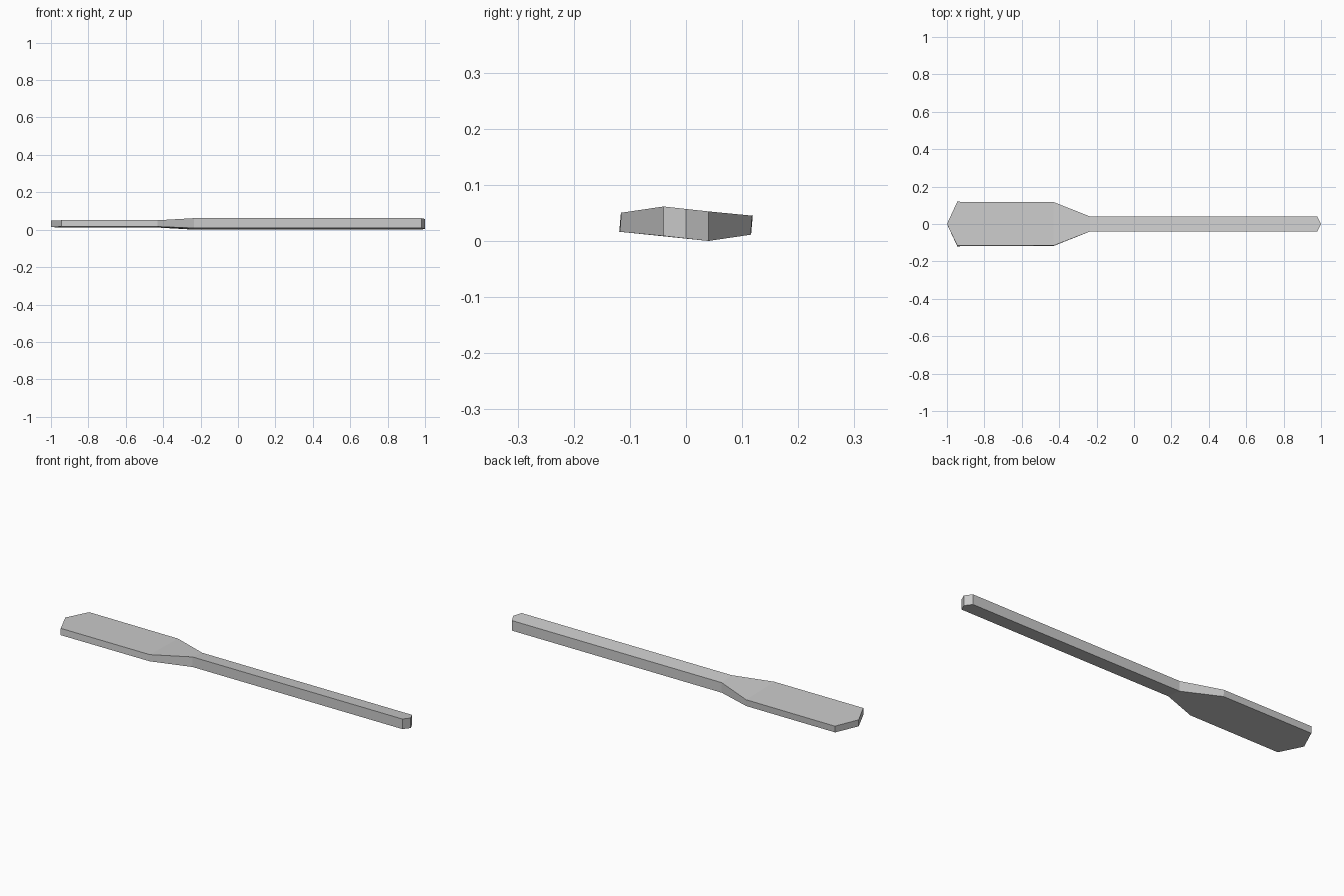
import bpy
import bmesh

cube = bpy.data.objects.get("Cube")
if cube:
    bpy.data.objects.remove(cube, do_unlink=True)

# Single plain grey
grey = bpy.data.materials.new("plain_grey")
grey.use_nodes = True
colour = (0.6, 0.6, 0.6, 1)
grey.diffuse_color = colour
grey.node_tree.nodes["Principled BSDF"].inputs["Base Color"].default_value = colour

# Stations along the paddle: x, half width, half thickness, cross slope, side lean
CENTRE = 0.031
STATIONS = [
    (-0.945, 0.1175, 0.017, -0.022, 0.0015),
    (-0.43, 0.1165, 0.017, -0.022, 0.001),
    (-0.235, 0.04, 0.0263, -0.11, 0),
    (0.98, 0.04, 0.0263, -0.11, 0),
]

bm = bmesh.new()


def column(x, y, half, slope, lean):
    """Bottom and top vertex at one outline point."""
    z = CENTRE + slope * y
    return [bm.verts.new((x, y + s * lean, z + s * half)) for s in (-1, 1)]


# Outline: front edge, grip point, back edge, blade point
front = [column(x, -w, t, k, n) for x, w, t, k, n in STATIONS]
back = [column(x, w, t, k, n) for x, w, t, k, n in STATIONS]
grip_point = column(1, 0, 0.0263, 0, 0)
blade_point = column(-1, 0, 0.017, 0, 0)

# Top and bottom skins
for i in (0, 1):
    for a in range(len(STATIONS) - 1):
        bm.faces.new([front[a][i], front[a + 1][i], back[a + 1][i], back[a][i]])
    bm.faces.new([front[-1][i], grip_point[i], back[-1][i]])
    bm.faces.new([back[0][i], blade_point[i], front[0][i]])

# Edge walls
outline = front + [grip_point] + back[::-1] + [blade_point]
for a, b in zip(outline, outline[1:] + outline[:1]):
    bm.faces.new([a[0], b[0], b[1], a[1]])
bmesh.ops.recalc_face_normals(bm, faces=bm.faces[:])

mesh = bpy.data.meshes.new("paddle")
bm.to_mesh(mesh)
bm.free()
mesh.materials.append(grey)
paddle = bpy.data.objects.new("paddle", mesh)
bpy.context.collection.objects.link(paddle)
